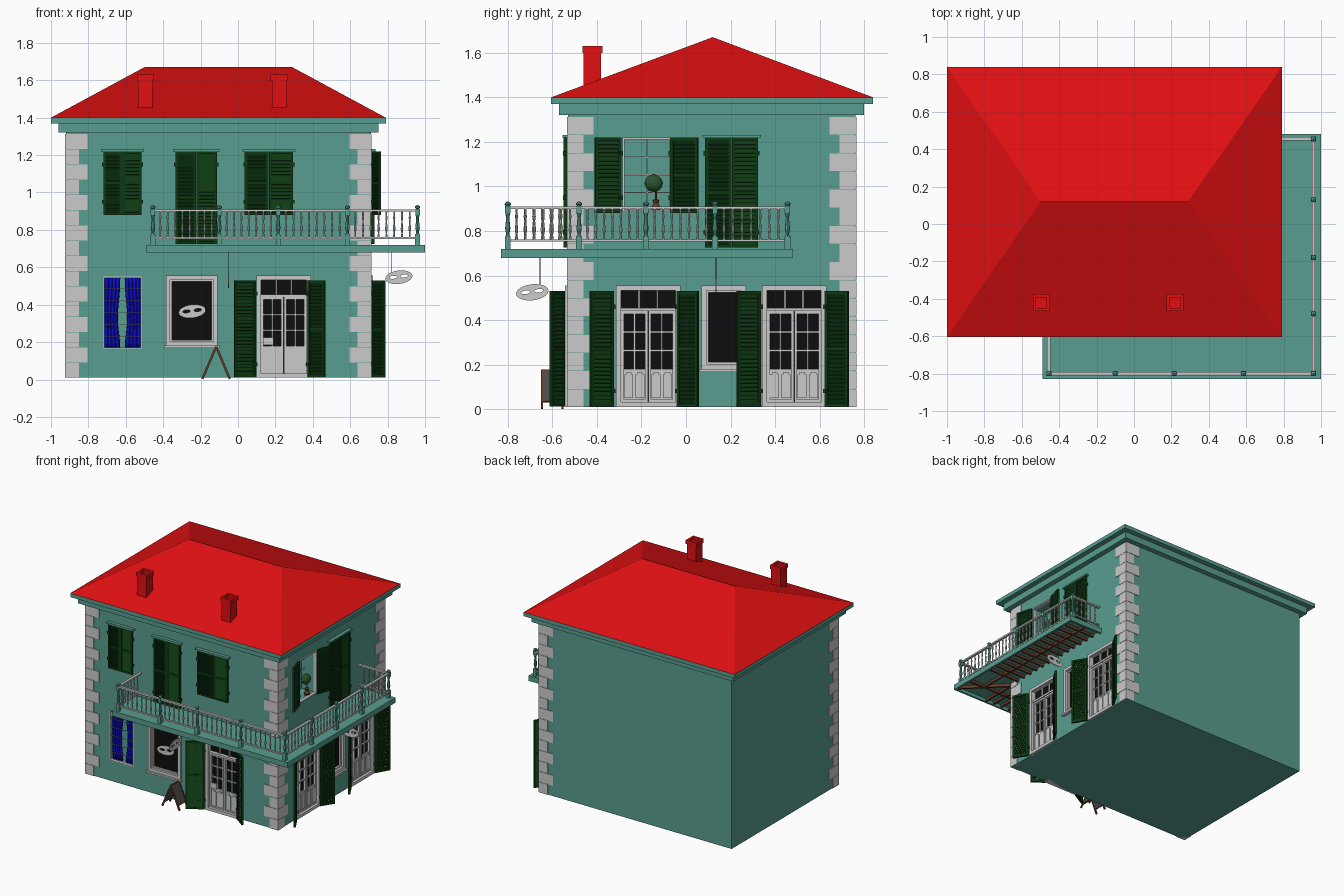
import bpy, bmesh, math
from mathutils import Matrix, Vector

if "Cube" in bpy.data.objects:
    bpy.data.objects.remove(bpy.data.objects["Cube"])

T, R = Matrix.Translation, Matrix.Rotation
I = Matrix()
FRONT = T((0, -0.53, 0))                               # wall frames: (along, inward, up)
RIGHT = T((0.71, 0, 0)) @ R(math.pi / 2, 4, 'Z')


def material(name, rgb):
    m = bpy.data.materials.new(name)
    m.diffuse_color = (*rgb, 1)
    m.use_nodes = True
    m.node_tree.nodes["Principled BSDF"].inputs["Base Color"].default_value = m.diffuse_color
    return m


TEAL = material("teal", (0.10, 0.34, 0.28))
RED = material("red", (0.75, 0.005, 0.006))
GREEN = material("dark_green", (0.004, 0.04, 0.006))
BLACK = material("dark_glass", (0.004, 0.004, 0.004))
BLUE = material("blue", (0.004, 0.004, 0.6))
BROWN = material("brown", (0.12, 0.045, 0.02))
SLATE = material("slate", (0.07, 0.07, 0.07))
LEAF = material("leaf", (0.02, 0.09, 0.03))


def box(bm, x0, x1, y0, y1, z0, z1, M=I):
    c = T(((x0 + x1) / 2, (y0 + y1) / 2, (z0 + z1) / 2))
    s = Matrix.Diagonal((abs(x1 - x0), abs(y1 - y0), abs(z1 - z0), 1))
    bmesh.ops.create_cube(bm, size=1, matrix=M @ c @ s)


def frame(bm, u0, u1, z0, z1, t, w0, w1, M):
    box(bm, u0, u0 + t, w0, w1, z0, z1, M)
    box(bm, u1 - t, u1, w0, w1, z0, z1, M)
    box(bm, u0 + t, u1 - t, w0, w1, z0, z0 + t, M)
    box(bm, u0 + t, u1 - t, w0, w1, z1 - t, z1, M)


def bars(bm, u0, u1, z0, z1, cols, rows, t, w0, w1, M):
    for i in range(1, cols):
        u = u0 + (u1 - u0) * i / cols
        box(bm, u - t / 2, u + t / 2, w0, w1, z0, z1, M)
    for i in range(1, rows):
        z = z0 + (z1 - z0) * i / rows
        box(bm, u0, u1, w0, w1, z - t / 2, z + t / 2, M)


def lathe(bm, prof, x, y, n=8):
    rings = [[bm.verts.new((x + r * math.cos(2 * math.pi * k / n), y + r * math.sin(2 * math.pi * k / n), z))
              for k in range(n)] for r, z in prof]
    for a, b in zip(rings, rings[1:]):
        for k in range(n):
            bm.faces.new((a[k], a[(k + 1) % n], b[(k + 1) % n], b[k]))
    bm.faces.new(rings[0])
    bm.faces.new(rings[-1])


def finish(bm, name, mat=None):
    bmesh.ops.recalc_face_normals(bm, faces=bm.faces[:])
    me = bpy.data.meshes.new(name)
    bm.to_mesh(me)
    bm.free()
    ob = bpy.data.objects.new(name, me)
    bpy.context.collection.objects.link(ob)
    if mat:
        me.materials.append(mat)
    return ob


def boxes(name, mat, items, M=I):
    bm = bmesh.new()
    for b in items:
        box(bm, *b, M)
    return finish(bm, name, mat)


# Walls with recessed openings
walls = boxes("walls", TEAL, [(-0.92, 0.71, -0.53, 0.76, 0.01, 1.33)])
bm = bmesh.new()
for W, u0, u1, z0, z1, d in [(FRONT, -0.72, -0.515, 0.165, 0.55, 0.06), (FRONT, -0.37, -0.125, 0.185, 0.54, 0.04),
                             (FRONT, 0.105, 0.385, 0.02, 0.54, 0.04), (RIGHT, -0.31, -0.03, 0.02, 0.54, 0.04),
                             (RIGHT, 0.35, 0.62, 0.02, 0.54, 0.04), (RIGHT, 0.085, 0.255, 0.185, 0.54, 0.04),
                             (RIGHT, -0.28, -0.07, 0.89, 1.215, 0.12)]:
    box(bm, u0, u1, -0.05, d, z0, z1, W)
cutter = finish(bm, "opening_cutter")
cutter.hide_render = True
cutter.display_type = 'WIRE'
mod = walls.modifiers.new("openings", 'BOOLEAN')
mod.operation, mod.object = 'DIFFERENCE', cutter

# Cornice and hipped roof
boxes("cornice", TEAL, [(-0.96, 0.75, -0.57, 0.80, 1.32, 1.37), (-1, 0.79, -0.605, 0.84, 1.37, 1.40)])
bm = bmesh.new()
v = [bm.verts.new(p) for p in [(-1, -0.605, 1.4), (0.79, -0.605, 1.4), (0.79, 0.84, 1.4), (-1, 0.84, 1.4),
                               (-0.5, 0.12, 1.67), (0.29, 0.12, 1.67)]]
for f in [(0, 1, 5, 4), (1, 2, 5), (2, 3, 4, 5), (3, 0, 4), (3, 2, 1, 0)]:
    bm.faces.new([v[i] for i in f])
finish(bm, "roof", RED)

# Chimneys
for i, x in enumerate((-0.495, 0.22)):
    bm = bmesh.new()
    box(bm, x - 0.039, x + 0.039, -0.459, -0.381, 1.44, 1.61)
    frame(bm, x - 0.045, x + 0.045, -0.465, -0.375, 0.017, -1.63, -1.60, R(-math.pi / 2, 4, 'X') @ Matrix.Diagonal((1, 1, 1, 1)))
    finish(bm, f"chimney_{i + 1}", RED)

# Corner quoins, alternating long and short
bm = bmesh.new()
for cx, cy, sx, sy in [(-0.92, -0.53, 1, 1), (0.71, -0.53, -1, 1), (0.71, 0.76, -1, -1)]:
    for i in range(16):
        s = 0.115 if i % 2 else 0.07
        z = 0.01 + i * 0.0815
        box(bm, cx - sx * 0.005, cx + sx * s, cy - sy * 0.005, cy + sy * s, z, z + 0.0795)
finish(bm, "quoins")


# Louvred shutters: hinge position, free-edge position, outward swing
def shutter(name, W, uh, uf, out, z0, z1):
    bm = bmesh.new()
    L = math.hypot(uf - uh, out)
    M = W @ T((uh, -0.012, 0)) @ R(math.atan2(-out, uf - uh), 4, 'Z')
    frame(bm, 0.001, L - 0.001, z0, z1, 0.014, -0.007, 0.007, M)
    zm = (z0 + z1) / 2
    box(bm, 0.015, L - 0.015, -0.006, 0.006, zm - 0.008, zm + 0.008, M)
    n = int((z1 - z0 - 0.028) / 0.018)
    for i in range(n):
        z = z0 + 0.014 + (i + 0.5) * (z1 - z0 - 0.028) / n
        box(bm, 0.014, L - 0.014, -0.002, 0.002, -0.0105, 0.0105, M @ T((0, 0, z)) @ R(0.45, 4, 'X'))
    for z in (z0 + 0.07, z1 - 0.07):
        box(bm, -0.006, 0.01, -0.009, 0.009, z - 0.01, z + 0.01, M)
    finish(bm, name, GREEN)


for i, (W, uh, uf, out, z0, z1) in enumerate([
        (FRONT, 0.095, -0.02, 0.065, 0.012, 0.53), (FRONT, 0.375, 0.465, 0.065, 0.012, 0.53),
        (RIGHT, -0.325, -0.43, 0.06, 0.012, 0.53), (RIGHT, -0.04, 0.055, 0.06, 0.012, 0.53),
        (RIGHT, 0.335, 0.23, 0.06, 0.012, 0.53), (RIGHT, 0.625, 0.73, 0.06, 0.012, 0.53),
        (RIGHT, -0.29, -0.41, 0.035, 0.88, 1.22), (RIGHT, -0.07, 0.055, 0.035, 0.88, 1.22)]):
    shutter(f"open_shutter_{i + 1}", W, uh, uf, out, z0, z1)
for i, (W, u0, u1, z0) in enumerate([(FRONT, -0.72, -0.515, 0.88), (FRONT, -0.335, -0.11, 0.725),
                                     (FRONT, 0.035, 0.295, 0.88), (RIGHT, 0.085, 0.325, 0.725)]):
    um = (u0 + u1) / 2
    shutter(f"closed_shutter_{i + 1}_a", W, u0, um, 0, z0, 1.22)
    shutter(f"closed_shutter_{i + 1}_b", W, u1, um, 0, z0, 1.22)
    boxes(f"lintel_{i + 1}", TEAL, [(u0 - 0.012, u1 + 0.012, -0.025, 0.01, 1.22, 1.232)], W)


# Glazed double doors
def door(name, W, u0, u1):
    boxes(name + "_glass", BLACK, [(u0 + 0.01, u1 - 0.01, 0.026, 0.038, 0.02, 0.54)], W)
    bm = bmesh.new()
    frame(bm, u0, u1, 0.01, 0.555, 0.023, -0.012, 0.036, W)
    a, b = u0 + 0.023, u1 - 0.023
    box(bm, a, b, 0, 0.034, 0.44, 0.455, W)
    bars(bm, a, b, 0.455, 0.532, 3, 1, 0.008, 0.012, 0.03, W)
    m = (a + b) / 2
    for l, r in ((a, m - 0.001), (m + 0.001, b)):
        frame(bm, l, r, 0.03, 0.44, 0.013, 0.008, 0.034, W)
        bars(bm, l, r, 0.18, 0.43, 2, 3, 0.008, 0.014, 0.03, W)
        box(bm, l, r, 0.016, 0.034, 0.04, 0.18, W)
        for k in range(2):
            c = l + (r - l) * (0.29 + 0.42 * k)
            box(bm, c - 0.02, c + 0.02, 0.009, 0.02, 0.05, 0.155, W)
            box(bm, c - 0.013, c + 0.013, 0.009, 0.02, 0.155, 0.165, W)
    finish(bm, name)


door("front_door", FRONT, 0.1, 0.39)
door("right_door_1", RIGHT, -0.315, -0.025)
door("right_door_2", RIGHT, 0.34, 0.63)
boxes("door_notice", None, [(0.135, 0.19, -0.002, 0.008, 0.185, 0.225)], FRONT)

# Shop windows with dark glass
for name, W, u0, u1 in [("front_shop_window", FRONT, -0.385, -0.11), ("right_shop_window", RIGHT, 0.07, 0.27)]:
    boxes(name + "_glass", BLACK, [(u0 + 0.02, u1 - 0.02, 0.02, 0.035, 0.19, 0.535)], W)
    bm = bmesh.new()
    frame(bm, u0, u1, 0.18, 0.555, 0.022, -0.012, 0.03, W)
    frame(bm, u0 + 0.022, u1 - 0.022, 0.202, 0.533, 0.01, 0.005, 0.03, W)
    box(bm, u0 - 0.01, u1 + 0.01, -0.025, 0.01, 0.168, 0.181, W)
    finish(bm, name + "_frame")

# Curtained window
bm = bmesh.new()
frame(bm, -0.72, -0.515, 0.165, 0.55, 0.006, -0.004, 0.02, FRONT)
bars(bm, -0.714, -0.521, 0.165, 0.55, 1, 6, 0.003, 0.006, 0.01, FRONT)
finish(bm, "curtained_window_frame")
for name, s in (("curtain_left", -1), ("curtain_right", 1)):
    bm = bmesh.new()
    bmesh.ops.create_grid(bm, x_segments=28, y_segments=12, size=0.5)
    for vert in bm.verts:
        a, h = vert.co.x + 0.5, vert.co.y + 0.5
        inner = 0.012 + 0.018 * math.sin(math.pi * h) ** 2 * (1.2 - h)
        vert.co = FRONT @ Vector((-0.6175 + s * (inner + (0.1 - inner) * a),
                                  0.035 + 0.008 * math.sin(a * 28 + h), 0.168 + 0.378 * h))
    ob = finish(bm, name, BLUE)
    ob.data.shade_smooth()
    ob.modifiers.new("thickness", 'SOLIDIFY').thickness = 0.002

# Open upper window with potted tree
bm = bmesh.new()
frame(bm, -0.285, -0.065, 0.885, 1.22, 0.01, -0.008, 0.015, RIGHT)
bars(bm, -0.275, -0.075, 0.895, 1.21, 2, 4, 0.005, 0.09, 0.1, RIGHT)
finish(bm, "upper_window_frame")
bm = bmesh.new()
lathe(bm, [(0.018, 0.89), (0.022, 0.905), (0.012, 0.925), (0.017, 0.94), (0.004, 0.942), (0.004, 0.99)], 0.68, -0.135, 10)
finish(bm, "tree_pot", BROWN)
bm = bmesh.new()
bmesh.ops.create_icosphere(bm, subdivisions=2, radius=1,
                           matrix=T((0.68, -0.145, 1.015)) @ Matrix.Diagonal((0.03, 0.042, 0.04, 1)))
finish(bm, "tree_crown", LEAF)

# Balcony deck, fascia and joists
boxes("balcony_deck", TEAL, [(-0.49, 1.0, -0.83, -0.53, 0.705, 0.72), (0.71, 1.0, -0.53, 0.48, 0.705, 0.72),
                             (-0.49, 1.0, -0.83, -0.815, 0.68, 0.705), (0.985, 1.0, -0.815, 0.48, 0.68, 0.705),
                             (-0.49, -0.475, -0.815, -0.53, 0.68, 0.705), (0.71, 0.985, 0.465, 0.48, 0.68, 0.705)])
joists = [(x, x + 0.014, -0.815, -0.53, 0.685, 0.705) for x in [-0.42 + 0.07 * i for i in range(17)]]
joists += [(0.71, 0.985, y, y + 0.014, 0.685, 0.705) for y in [-0.46 + 0.07 * i for i in range(13)]]
joists += [(-0.475, 0.985, -0.68, -0.666, 0.683, 0.705), (0.84, 0.854, -0.68, 0.465, 0.683, 0.705)]
bm = bmesh.new()
for j in joists:
    box(bm, *j)
box(bm, -0.2, 0.2, -0.007, 0.007, 0.683, 0.705, T((0.847, -0.672, 0)) @ R(-math.pi / 4, 4, 'Z'))
finish(bm, "balcony_joists", BROWN)

# Railing: turned posts, balusters and rails
path = [(-0.455, -0.53), (-0.455, -0.8), (-0.10, -0.8), (0.215, -0.8), (0.585, -0.8), (0.96, -0.8),
        (0.96, -0.48), (0.96, -0.18), (0.96, 0.13), (0.96, 0.455), (0.71, 0.455)]
posts, rails = bmesh.new(), bmesh.new()
for x, y in path[1:-1]:
    box(posts, x - 0.013, x + 0.013, y - 0.013, y + 0.013, 0.72, 0.775)
    lathe(posts, [(0.011, 0.775), (0.007, 0.785), (0.012, 0.81), (0.007, 0.86), (0.011, 0.88)], x, y)
    box(posts, x - 0.012, x + 0.012, y - 0.012, y + 0.012, 0.88, 0.912)
    lathe(posts, [(0.008, 0.912), (0.014, 0.918), (0.013, 0.926), (0.004, 0.932)], x, y)
for (xa, ya), (xb, yb) in zip(path, path[1:]):
    x0, x1, y0, y1 = min(xa, xb), max(xa, xb), min(ya, yb), max(ya, yb)
    for z, t, h in ((0.752, 0.006, 0.01), (0.898, 0.009, 0.012)):
        box(rails, x0 - t, x1 + t, y0 - t, y1 + t, z, z + h)
    n = round((x1 - x0 + y1 - y0) / 0.04)
    for i in range(1, n):
        lathe(rails, [(0.005, 0.76), (0.005, 0.775), (0.003, 0.78), (0.007, 0.805), (0.003, 0.845),
                      (0.006, 0.865), (0.004, 0.88), (0.005, 0.9)], xa + (xb - xa) * i / n, ya + (yb - ya) * i / n)
finish(posts, "railing_posts", TEAL)
finish(rails, "railing")


# Eye-mask signs: outline with two eye holes
def mask(name, M, rope=None):
    cu = bpy.data.curves.new(name, 'CURVE')
    cu.dimensions, cu.fill_mode, cu.extrude = '2D', 'BOTH', 0.003
    for cx, cy, rx, ry in [(0, 0, 0.073, 0.036), (-0.03, 0.002, 0.02, 0.008), (0.03, 0.002, 0.02, 0.008)]:
        sp = cu.splines.new('POLY')
        sp.points.add(23)
        sp.use_cyclic_u = True
        for k, p in enumerate(sp.points):
            t = 2 * math.pi * k / 24
            p.co = (cx + rx * math.cos(t), cy + ry * math.sin(t) + 1.2 * cx * cx, 0, 1)
    ob = bpy.data.objects.new(name, cu)
    ob.matrix_world = M @ R(math.pi / 2, 4, 'X') @ R(0.12, 4, 'Z')
    bpy.context.collection.objects.link(ob)
    if rope:
        bm = bmesh.new()
        lathe(bm, [(0.002, rope[2]), (0.002, 0.69)], rope[0], rope[1], 6)
        finish(bm, name + "_rope", SLATE)


mask("window_mask", T((-0.245, -0.525, 0.365)))
mask("front_hanging_sign", T((-0.05, -0.69, 0.525)) @ R(math.pi / 2, 4, 'Z'), (-0.05, -0.655, 0.545))
mask("right_hanging_sign", T((0.86, 0.135, 0.547)), (0.82, 0.135, 0.565))

# Folding pavement board
for name, s in (("pavement_board_left", -1), ("pavement_board_right", 1)):
    M = T((-0.117, -0.6, 0.176)) @ R(-s * 0.4, 4, 'Y')
    boxes(name, SLATE, [(-0.004, 0.004, -0.042, 0.042, -0.15, -0.01)], M)
    bm = bmesh.new()
    for y in (-0.046, 0.046):
        box(bm, -0.006, 0.006, y - 0.005, y + 0.005, -0.188, 0, M)
    for z in (-0.005, -0.15):
        box(bm, -0.006, 0.006, -0.046, 0.046, z - 0.005, z + 0.005, M)
    finish(bm, name + "_frame", BROWN)
